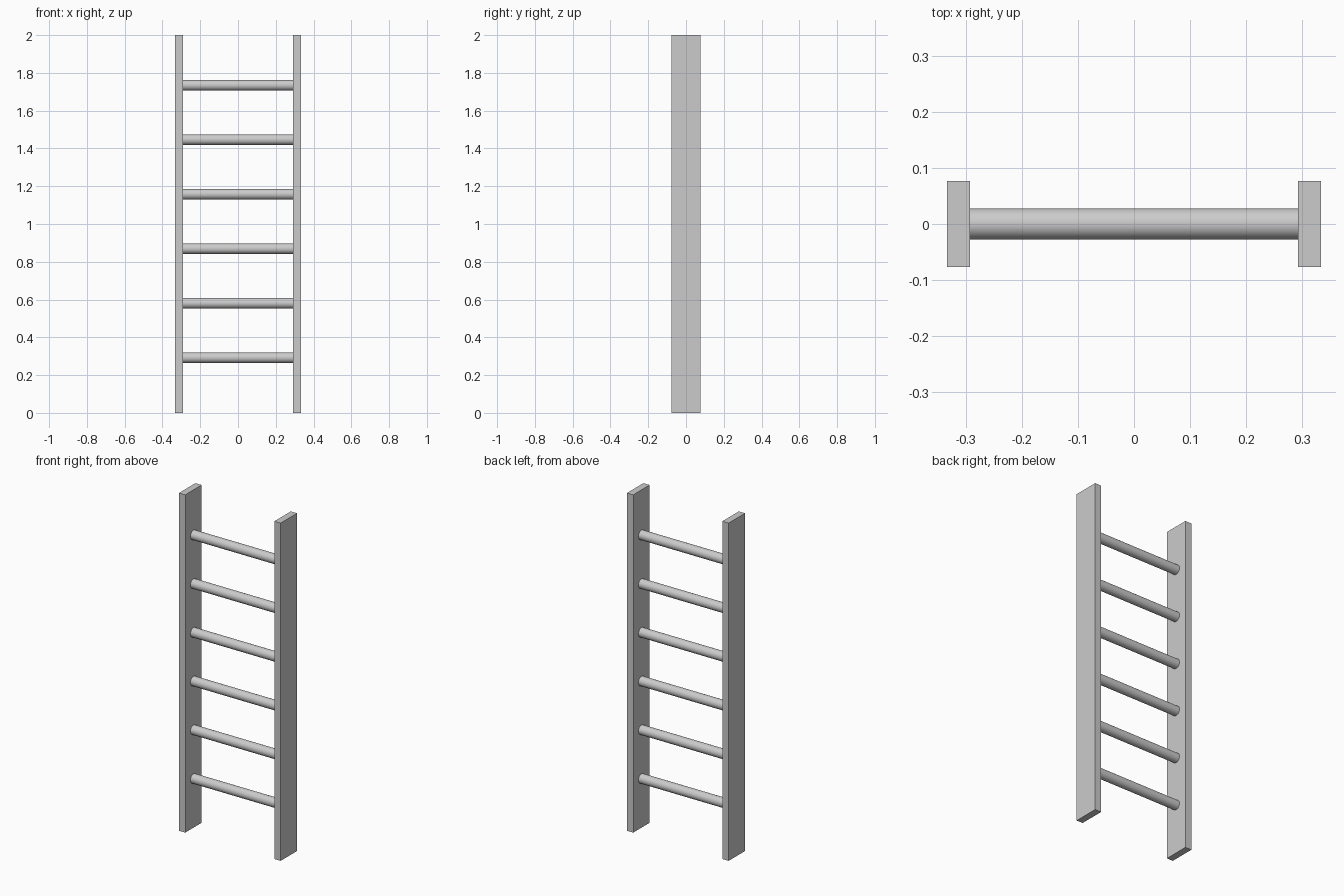
import bpy
import math

cube = bpy.data.objects.get("Cube")
if cube:
    bpy.data.objects.remove(cube, do_unlink=True)

HALF_WIDTH, RAIL_THICK, RAIL_DEPTH, HEIGHT = 0.333, 0.041, 0.153, 2.0
RUNG_RADIUS, RUNG_COUNT, FIRST_RUNG, RUNG_STEP = 0.028, 6, 0.292, 0.2885

# One plain grey for the whole ladder
grey = bpy.data.materials.new("light grey")
grey.use_nodes = True
colour = (0.6, 0.6, 0.6, 1)
grey.diffuse_color = colour
grey.node_tree.nodes["Principled BSDF"].inputs["Base Color"].default_value = colour


def finish(name):
    obj = bpy.context.object
    obj.name = name
    obj.data.materials.append(grey)
    return obj


# Side rails
for side, name in ((1, "left_rail"), (-1, "right_rail")):
    x = side * (HALF_WIDTH - RAIL_THICK / 2)
    bpy.ops.mesh.primitive_cube_add(size=1, location=(x, 0, HEIGHT / 2))
    rail = finish(name)
    rail.scale = (RAIL_THICK, RAIL_DEPTH, HEIGHT)
    bpy.ops.object.transform_apply(location=False, rotation=False, scale=True)

# Round rungs, ending flush with the inner faces of the rails
for i in range(RUNG_COUNT):
    bpy.ops.mesh.primitive_cylinder_add(
        vertices=32, radius=RUNG_RADIUS, depth=2 * (HALF_WIDTH - RAIL_THICK),
        location=(0, 0, FIRST_RUNG + i * RUNG_STEP),
        rotation=(0, math.pi / 2, 0))
    finish(f"rung_{i + 1}")
    bpy.ops.object.shade_smooth_by_angle(angle=math.radians(40))
